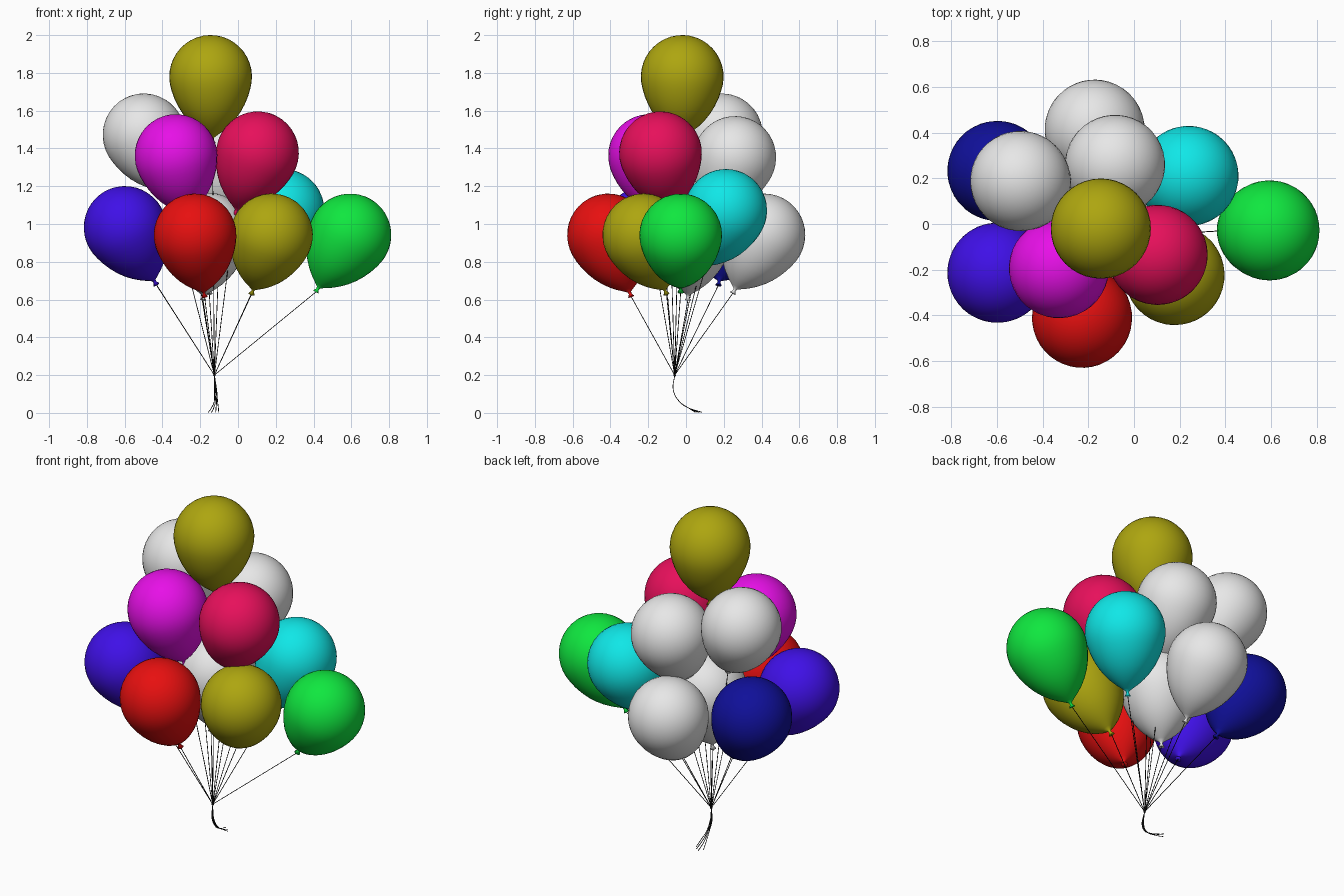
import bpy, bmesh, math
from mathutils import Vector

if "Cube" in bpy.data.objects:
    bpy.data.objects.remove(bpy.data.objects["Cube"])

R = 0.219                       # balloon radius
NECK = 0.35                     # centre to neck end
KNOT = Vector((-0.125, -0.06, 0.2))


def material(name, rgb):
    m = bpy.data.materials.new(name)
    m.diffuse_color = (*rgb, 1)
    m.use_nodes = True
    m.node_tree.nodes["Principled BSDF"].inputs["Base Color"].default_value = m.diffuse_color
    return m


MATS = {n: material(n, c) for n, c in {
    "olive_yellow": (0.42, 0.38, 0.005),
    "white": (0.8, 0.8, 0.8),
    "red": (0.8, 0.005, 0.005),
    "green": (0.005, 0.8, 0.05),
    "cyan": (0.005, 0.8, 0.8),
    "magenta": (0.8, 0.005, 0.8),
    "crimson": (0.8, 0.005, 0.105),
    "violet_blue": (0.05, 0.005, 0.8),
    "navy": (0.005, 0.005, 0.32),
    "black": (0.005, 0.005, 0.005),
}.items()}

# Balloon half profile (radius, height): round crown, tapering belly, flared neck
PROFILE = [(R * math.sin(a), R * 1.01 * math.cos(a))
           for a in (math.pi / 2 * i / 10 for i in range(11))]
PROFILE += [(0.216, -0.035), (0.208, -0.07), (0.195, -0.11), (0.177, -0.15),
            (0.154, -0.19), (0.126, -0.227), (0.094, -0.26), (0.06, -0.288),
            (0.03, -0.308), (0.01, -0.322), (0.007, -0.333), (0.017, -NECK),
            (0.0, -NECK + 0.004)]


def balloon(name, colour, centre, lean):
    """Lathe one balloon; lean is the sideways shift of its neck. Returns the neck point."""
    centre = Vector(centre)
    neck = Vector((*lean, -math.sqrt(NECK ** 2 - lean[0] ** 2 - lean[1] ** 2)))
    bm = bmesh.new()
    verts = [bm.verts.new((r, 0, z)) for r, z in PROFILE]
    edges = [bm.edges.new(p) for p in zip(verts, verts[1:])]
    bmesh.ops.spin(bm, geom=verts + edges, cent=(0, 0, 0), axis=(0, 0, 1),
                   angle=math.tau, steps=40, use_merge=True)
    bmesh.ops.remove_doubles(bm, verts=bm.verts, dist=1e-4)
    bmesh.ops.recalc_face_normals(bm, faces=bm.faces)
    for f in bm.faces:
        f.smooth = True
    mesh = bpy.data.meshes.new(name)
    bm.to_mesh(mesh)
    bm.free()
    mesh.materials.append(MATS[colour])
    ob = bpy.data.objects.new(name, mesh)
    bpy.context.collection.objects.link(ob)
    ob.location = centre
    ob.rotation_mode = 'QUATERNION'
    ob.rotation_quaternion = (-neck).to_track_quat('Z', 'Y')
    return centre + neck


def cord(name, points, smooth=False, radius=0.002):
    """Thin round cord through the points, turned into a mesh."""
    cu = bpy.data.curves.new(name, 'CURVE')
    cu.dimensions = '3D'
    cu.bevel_depth = radius
    cu.bevel_resolution = 1
    cu.use_fill_caps = True
    cu.resolution_u = 6
    if smooth:
        sp = cu.splines.new('BEZIER')
        sp.bezier_points.add(len(points) - 1)
        for b, p in zip(sp.bezier_points, points):
            b.co = p
            b.handle_left_type = b.handle_right_type = 'AUTO'
    else:
        sp = cu.splines.new('POLY')
        sp.points.add(len(points) - 1)
        for b, p in zip(sp.points, points):
            b.co = (*p, 1)
    cu.materials.append(MATS["black"])
    ob = bpy.data.objects.new(name, cu)
    bpy.context.collection.objects.link(ob)
    bpy.ops.object.select_all(action='DESELECT')
    ob.select_set(True)
    bpy.context.view_layer.objects.active = ob
    bpy.ops.object.convert(target='MESH')


# Balloons: name, colour, centre, neck lean
BALLOONS = [
    ("top", "olive_yellow", (-0.145, -0.02, 1.779), (0.01, -0.01)),
    ("upper_left", "white", (-0.497, 0.188, 1.47), (0.13, -0.06)),
    ("upper_back", "white", (-0.083, 0.258, 1.35), (-0.01, -0.12)),
    ("upper_front_left", "magenta", (-0.328, -0.193, 1.36), (0.07, 0.06)),
    ("upper_front_right", "crimson", (0.103, -0.135, 1.375), (-0.12, 0.05)),
    ("middle_right", "cyan", (0.238, 0.21, 1.07), (-0.11, -0.11)),
    ("lower_right", "green", (0.592, -0.028, 0.94), (-0.18, 0.0)),
    ("lower_front_right", "olive_yellow", (0.177, -0.223, 0.94), (-0.105, 0.12)),
    ("lower_front", "red", (-0.227, -0.41, 0.94), (0.05, 0.12)),
    ("lower_left", "violet_blue", (-0.597, -0.213, 0.98), (0.165, 0.07)),
    ("lower_back_left", "navy", (-0.597, 0.232, 0.98), (0.165, -0.06)),
    ("lower_back", "white", (-0.172, 0.412, 0.94), (0.02, -0.165)),
    ("lower_centre", "white", (-0.16, 0.03, 0.945), (-0.025, -0.02)),
]
for name, colour, centre, lean in BALLOONS:
    neck = balloon(name + "_balloon", colour, centre, lean)
    cord(name + "_string", [neck, KNOT])

# Small knot gathering the strings
bpy.ops.mesh.primitive_uv_sphere_add(segments=12, ring_count=8, radius=0.007, location=KNOT)
knot = bpy.context.object
knot.name = "string_knot"
knot.data.materials.append(MATS["black"])
bpy.ops.object.shade_smooth()

# Loose tails curling towards the back below the knot
for i, (x, y) in enumerate([(-0.157, 0.06), (-0.14, 0.085), (-0.118, 0.07), (-0.102, 0.05)]):
    s = (i - 1.5) * 0.004
    cord(f"string_tail_{i + 1}",
         [KNOT, (-0.119 + s, -0.067, 0.12), (-0.117 + s * 1.5, -0.035, 0.06),
          (-0.122 + s * 3, 0.01, 0.028), (x, y, 0.003)], smooth=True)
